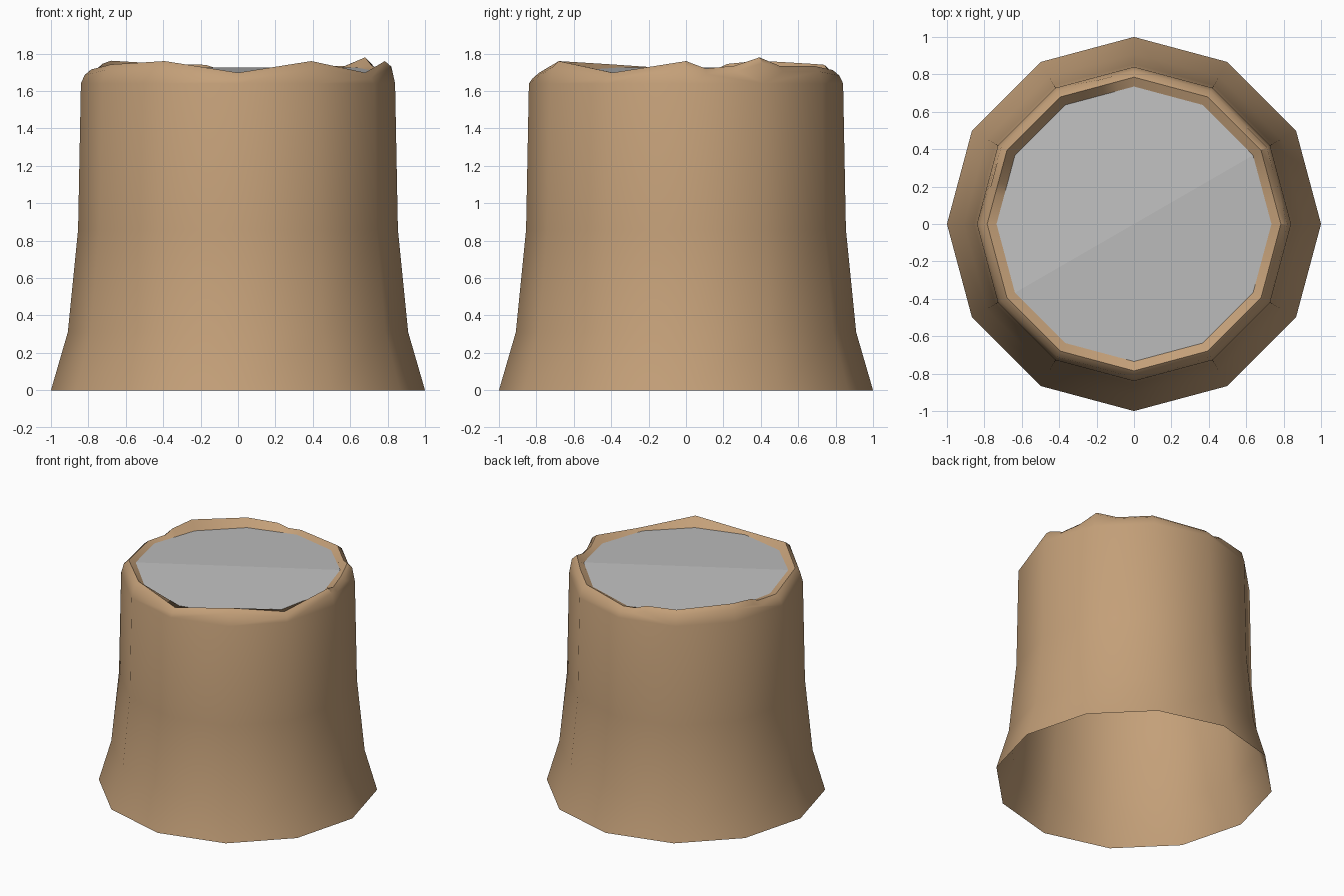
import bpy, bmesh
from math import sin, cos, radians, pi

cube = bpy.data.objects.get("Cube")
if cube:
    bpy.data.objects.remove(cube, do_unlink=True)

SIDES = 12
STEP = 360 / SIDES


def material(name, rgb):
    m = bpy.data.materials.new(name)
    m.use_nodes = True
    m.diffuse_color = (*rgb, 1)
    bsdf = m.node_tree.nodes["Principled BSDF"]
    bsdf.inputs["Base Color"].default_value = (*rgb, 1)
    bsdf.inputs["Roughness"].default_value = 0.8
    return m


def finish(bm, name, mat, smooth_angle=None):
    bmesh.ops.recalc_face_normals(bm, faces=bm.faces)
    mesh = bpy.data.meshes.new(name)
    bm.to_mesh(mesh)
    bm.free()
    mesh.materials.append(mat)
    obj = bpy.data.objects.new(name, mesh)
    bpy.context.collection.objects.link(obj)
    if smooth_angle:
        bpy.ops.object.select_all(action='DESELECT')
        obj.select_set(True)
        bpy.context.view_layer.objects.active = obj
        bpy.ops.object.shade_smooth_by_angle(angle=radians(smooth_angle))
    return obj


def on_polygon(radius, deg):
    """Point on the twelve-sided outline at the given angle."""
    r = radius * cos(pi / SIDES) / cos(radians(deg % STEP - STEP / 2))
    return r * cos(radians(deg)), r * sin(radians(deg))


def cap_height(x, y):
    """Two gentle slopes falling away from a ridge across the middle."""
    return 1.725 - 0.05 * abs(y * cos(radians(30)) - x * sin(radians(30)))


brown = material("warm_brown", (0.55, 0.35, 0.19))
grey = material("plain_grey", (0.52, 0.52, 0.52))

# Flared wall, open underneath: radius and height of each ring
WALL = [(1.0, 0), (0.91, 0.31), (0.855, 0.86), (0.84, 1.64)]
# Uneven, chipped rim: angle and height of the crest
RIM = [(0, 1.76), (8, 1.72), (20, 1.735), (30, 1.78), (41, 1.735), (60, 1.735),
       (90, 1.712), (97, 1.712), (103, 1.74), (120, 1.745), (150, 1.762),
       (163, 1.745), (168, 1.715), (180, 1.715), (210, 1.742), (240, 1.76),
       (270, 1.698), (300, 1.76), (330, 1.698)]

bm = bmesh.new()
rings = [[bm.verts.new((*on_polygon(r, i * STEP), z)) for i in range(SIDES)]
         for r, z in WALL]
for low, high in zip(rings, rings[1:]):
    for i in range(SIDES):
        j = (i + 1) % SIDES
        bm.faces.new((low[i], low[j], high[j], high[i]))

# Rim columns: bevelled shoulder, crest, inner lip
columns = []
for deg, h in RIM:
    inner = on_polygon(0.735, deg)
    columns.append([bm.verts.new((*on_polygon(0.82, deg), h - 0.03)),
                    bm.verts.new((*on_polygon(0.785, deg), h)),
                    bm.verts.new((*inner, cap_height(*inner)))])
n = len(RIM)
for k in range(n):
    a, b = columns[k], columns[(k + 1) % n]
    for s in range(2):
        bm.faces.new((a[s], b[s], b[s + 1], a[s + 1]))

# Join each wall side to all rim columns above it
for i in range(SIDES):
    start, end = i * STEP, (i + 1) * STEP
    edge = [columns[k][0] for k in range(n) if start <= RIM[k][0] <= end]
    if end == 360:
        edge.append(columns[0][0])
    bm.faces.new([rings[-1][i], rings[-1][(i + 1) % SIDES]] + edge[::-1])
finish(bm, "flared_wall", brown, 38)

# Top cap, folded along its ridge
bm = bmesh.new()
ring = []
for i in range(SIDES):
    x, y = on_polygon(0.735, i * STEP)
    ring.append(bm.verts.new((x, y, cap_height(x, y))))
half = SIDES // 2
bm.faces.new(ring[1:half + 2])
bm.faces.new(ring[half + 1:] + ring[:2])
finish(bm, "top_cap", grey)
